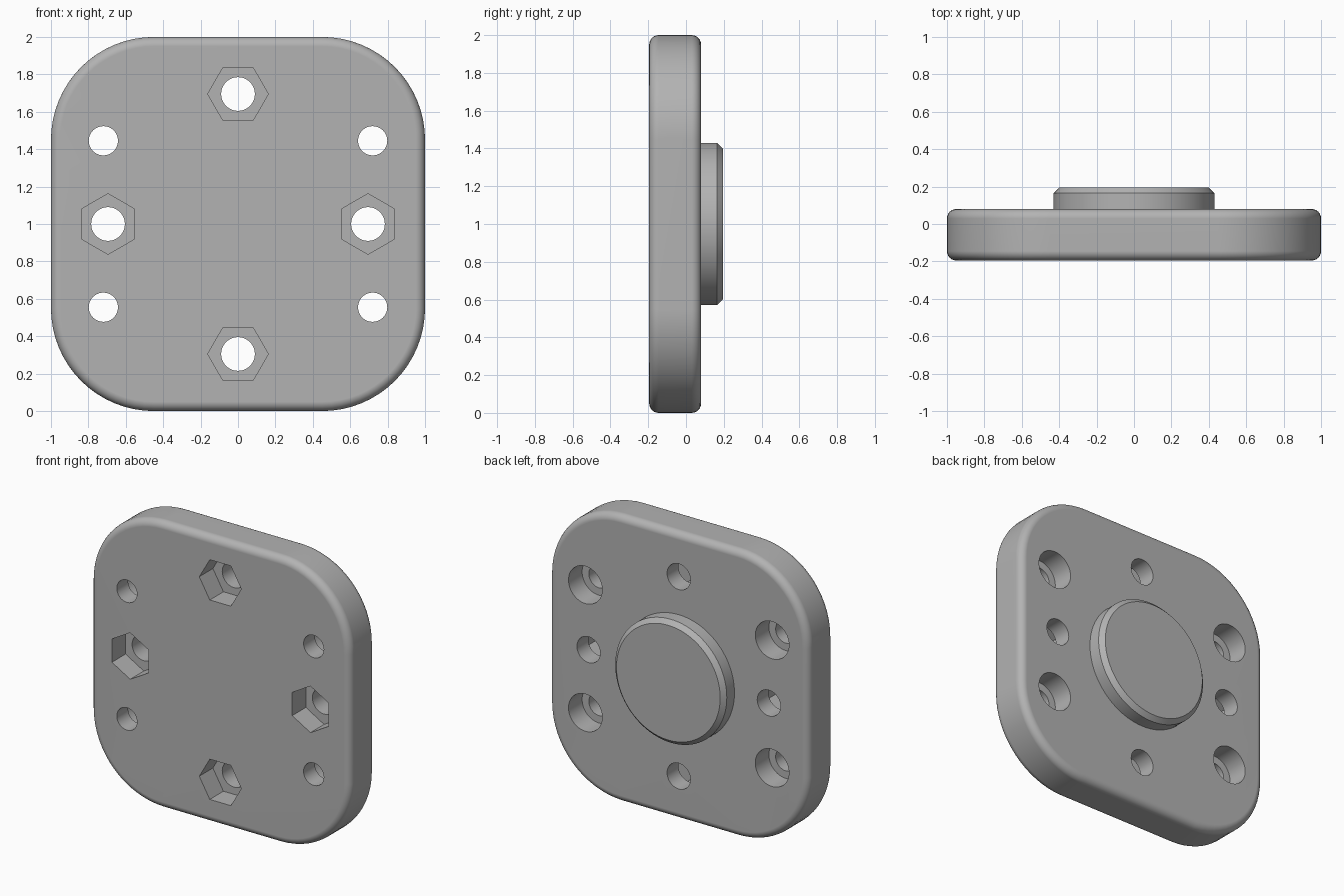
import bpy, bmesh
from math import sin, cos, pi

if "Cube" in bpy.data.objects:
    bpy.data.objects.remove(bpy.data.objects["Cube"])

FRONT, BACK, TOP = -0.195, 0.08, 0.195
CENTRE = 1.0
FILLET, CORNER = 0.05, 0.55

grey = bpy.data.materials.new("plain grey")
grey.use_nodes = True
colour = (0.45, 0.45, 0.45, 1)
grey.diffuse_color = colour
grey.node_tree.nodes["Principled BSDF"].inputs["Base Color"].default_value = colour


def loft(name, rings):
    """Skin a closed solid through rings of points with equal counts."""
    bm = bmesh.new()
    loops = [[bm.verts.new(p) for p in ring] for ring in rings]
    n = len(loops[0])
    for a, b in zip(loops, loops[1:]):
        for i in range(n):
            j = (i + 1) % n
            bm.faces.new((a[i], a[j], b[j], b[i]))
    bm.faces.new(loops[0])
    bm.faces.new(loops[-1])
    bmesh.ops.recalc_face_normals(bm, faces=bm.faces)
    mesh = bpy.data.meshes.new(name)
    bm.to_mesh(mesh)
    bm.free()
    mesh.materials.append(grey)
    ob = bpy.data.objects.new(name, mesh)
    bpy.context.collection.objects.link(ob)
    return ob


def circle(x, z, r, y, sides=48, turn=0.0):
    return [(x + r * cos(2 * pi * i / sides + turn), y,
             z + r * sin(2 * pi * i / sides + turn)) for i in range(sides)]


def rounded_square(inset, y, steps=16):
    r, c = CORNER - inset, 1 - CORNER
    points = []
    for q, (sx, sz) in enumerate(((1, 1), (-1, 1), (-1, -1), (1, -1))):
        for i in range(steps + 1):
            a = (q + i / steps) * pi / 2
            points.append((sx * c + r * cos(a), y, CENTRE + sz * c + r * sin(a)))
    return points


def prism(x, z, r, y0, y1, sides=48, turn=0.0):
    return loft("cutter", [circle(x, z, r, y, sides, turn) for y in (y0, y1)])


def activate(ob):
    bpy.ops.object.select_all(action="DESELECT")
    ob.select_set(True)
    bpy.context.view_layer.objects.active = ob


# Plate with rounded corners and filleted rims
angles = [i * pi / 12 for i in range(7)]
rim = [(FILLET * (1 - sin(a)), FILLET * (1 - cos(a))) for a in angles]
plate = loft("plate",
             [rounded_square(i, FRONT + d) for i, d in rim] +
             [rounded_square(i, BACK - d) for i, d in reversed(rim)])

# Cutters: bolt holes with hexagonal nut pockets in the front
cutters = []
for x, z, turn in ((0, 0.695, 0), (0, -0.695, 0),
                   (0.695, 0, pi / 6), (-0.695, 0, pi / 6)):
    cutters.append(prism(x, CENTRE + z, 0.09, -0.5, 0.5))
    cutters.append(prism(x, CENTRE + z, 0.162, -0.5, FRONT + 0.15, 6, turn))

# Cutters: screw holes counterbored from the back
for x in (-0.72, 0.72):
    for z in (-0.445, 0.445):
        cutters.append(prism(x, CENTRE + z, 0.078, -0.5, 0.5))
        cutters.append(prism(x, CENTRE + z, 0.13, BACK - 0.15, 0.5))

activate(plate)
for cutter in cutters:
    cutter.hide_render = True
    mod = plate.modifiers.new("hole", "BOOLEAN")
    mod.operation = "DIFFERENCE"
    mod.solver = "EXACT"
    mod.object = cutter
    bpy.ops.object.modifier_apply(modifier=mod.name)
    bpy.data.objects.remove(cutter)

# Round boss with a chamfered edge on the back
boss = loft("boss", [circle(0, CENTRE, r, y, 96) for r, y in
                     ((0.43, BACK - 0.03), (0.43, TOP - 0.03), (0.40, TOP))])

# Smooth shading, with flat faces kept flat
for ob in (plate, boss):
    activate(ob)
    bpy.ops.object.shade_smooth_by_angle(angle=pi / 6)
    weighted = ob.modifiers.new("flat faces", "WEIGHTED_NORMAL")
    weighted.keep_sharp = True
